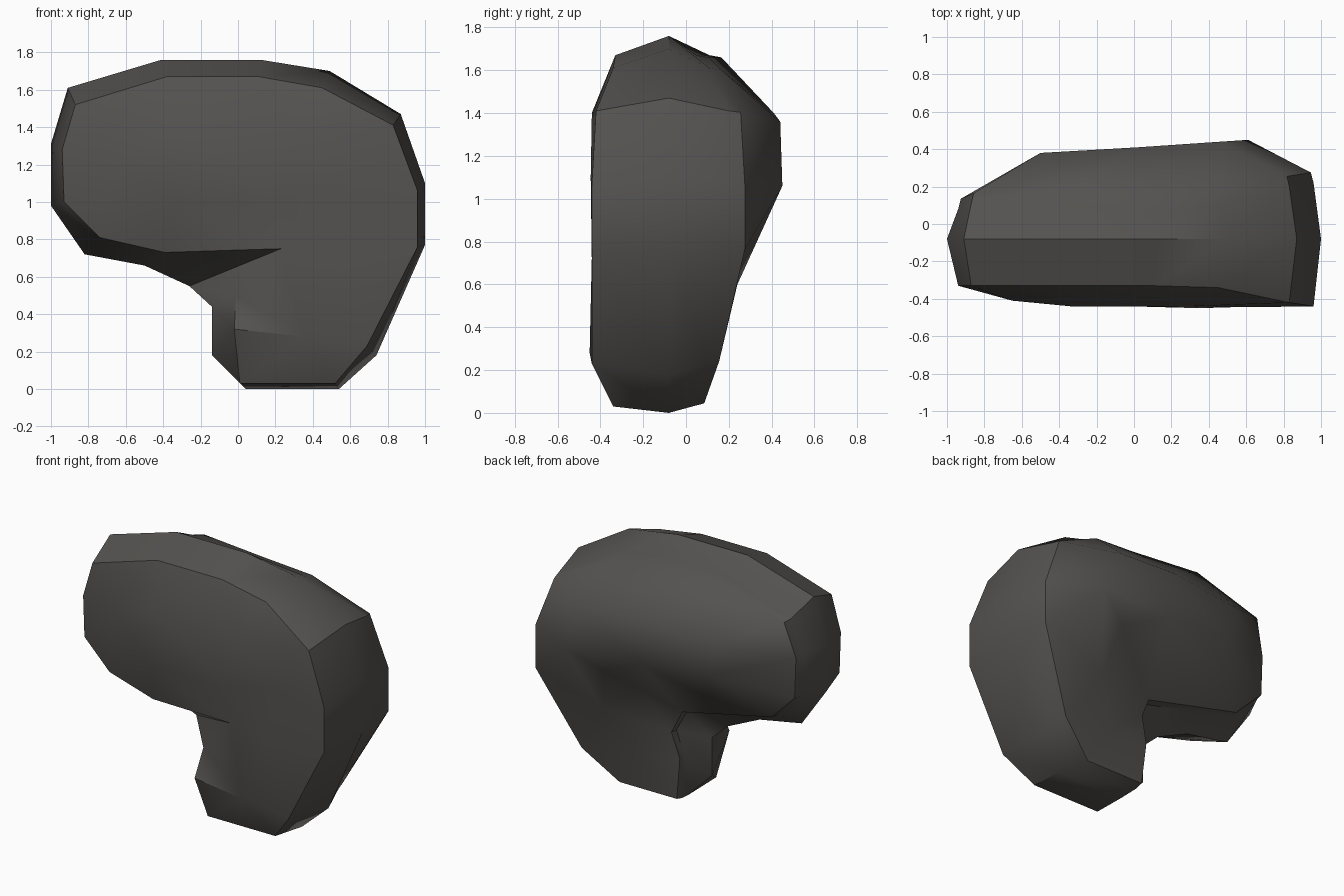
import bpy, bmesh
from math import radians
from mathutils import Vector
from mathutils.geometry import delaunay_2d_cdt

# Outline stations: widest x, z | front rim x, z, y | back rim y
stations = [
    (-1.00, 0.98, -0.93, 1.00, -0.33, 0.08), (-1.00, 1.31, -0.94, 1.28, -0.33, 0.08),
    (-0.91, 1.61, -0.87, 1.52, -0.33, 0.11), (-0.41, 1.76, -0.38, 1.67, -0.33, 0.11),
    (0.12, 1.76, 0.11, 1.67, -0.33, 0.05), (0.49, 1.70, 0.45, 1.61, -0.34, 0.11),
    (0.87, 1.47, 0.83, 1.41, -0.42, 0.20), (1.00, 1.10, 0.96, 1.06, -0.44, 0.22),
    (1.00, 0.77, 0.96, 0.76, -0.44, 0.22), (0.74, 0.18, 0.69, 0.23, -0.44, 0.10),
    (0.54, 0.00, 0.52, 0.03, -0.34, 0.03), (0.04, 0.00, 0.01, 0.03, -0.34, 0.03),
    (-0.14, 0.18, -0.02, 0.32, -0.44, 0.04), (-0.14, 0.44, -0.01, 0.50, -0.36, 0.06),
    (-0.26, 0.55, 0.23, 0.75, -0.41, 0.04), (-0.50, 0.66, -0.39, 0.73, -0.36, 0.05),
    (-0.82, 0.72, -0.74, 0.81, -0.33, 0.06),
]
# Control points (x, z, y) shaping the front and back surfaces
front_points = [(-0.65, 1.25, -0.41), (-0.34, 1.40, -0.44), (0.30, 1.38, -0.44),
                (-0.34, 1.00, -0.435), (0.20, 1.00, -0.43), (0.60, 1.10, -0.445),
                (0.52, 0.72, -0.44), (0.35, 0.28, -0.45)]
# Back: upper ridge 0-2, lower ridge 3-5, groove 6-7, then swell of palm and lobe
back_points = [(-0.50, 1.36, 0.38), (0.02, 1.40, 0.41), (0.46, 1.36, 0.44),
               (-0.44, 1.12, 0.38), (0.06, 1.08, 0.41), (0.61, 1.06, 0.45),
               (0.39, 0.92, 0.35), (0.18, 0.79, 0.21),
               (0.46, 0.60, 0.24), (0.30, 0.30, 0.13), (-0.36, 0.88, 0.24)]
back_lines = [(0, 1), (1, 2), (3, 4), (4, 5), (0, 3), (2, 5), (5, 6), (4, 6), (6, 7)]

bm = bmesh.new()


def ring(coords):
    return [bm.verts.new(c) for c in coords]


def bridge(a, b):
    for i in range(len(a)):
        j = (i + 1) % len(a)
        bm.faces.new((a[i], a[j], b[j], b[i]))


def cap(rim, inner, lines=()):
    verts = rim + ring([(x, y, z) for x, z, y in inner])
    n = len(rim)
    flat = [Vector((v.co.x, v.co.z)) for v in verts]
    edges = [(i, (i + 1) % n) for i in range(n)]
    edges += [(a + n, b + n) for a, b in lines]
    if lines:
        edges.append((14, n + 7))  # groove runs out at the notch
    out = delaunay_2d_cdt(flat, edges, [], 1, 1e-5)
    for tri in out[2]:
        bm.faces.new([verts[out[3][i][0]] for i in tri])


# Rings from front rim round the widest outline to the bevelled back rim
front = ring([(s[2], s[4], s[3]) for s in stations])
middle = ring([(s[0], -0.08, s[1]) for s in stations])
back_xz = [(s[2], s[3]) for s in stations]
back_xz[10] = (0.45, 0.03)
back_xz[13] = (0.03, 0.50)
back_xz[14] = (-0.04, 0.65)
back = ring([(x, s[5], z) for (x, z), s in zip(back_xz, stations)])
bevel = ring([(x * 0.985, s[5] + 0.055, 1.0 + (z - 1.0) * 0.985)
              for (x, z), s in zip(back_xz, stations)])
bridge(front, middle)
bridge(middle, back)
bridge(back, bevel)
cap(front, front_points)
cap(bevel, back_points, back_lines)
bmesh.ops.recalc_face_normals(bm, faces=bm.faces)

mesh = bpy.data.meshes.new("padded_mitt")
bm.to_mesh(mesh)
bm.free()
mitt = bpy.data.objects.new("padded_mitt", mesh)
bpy.context.collection.objects.link(mitt)

# Dark leather
mat = bpy.data.materials.new("dark_leather")
mat.diffuse_color = (0.09, 0.085, 0.08, 1)
mesh.materials.append(mat)

bpy.context.view_layer.objects.active = mitt
mitt.select_set(True)
bpy.ops.object.shade_smooth_by_angle(angle=radians(40))
